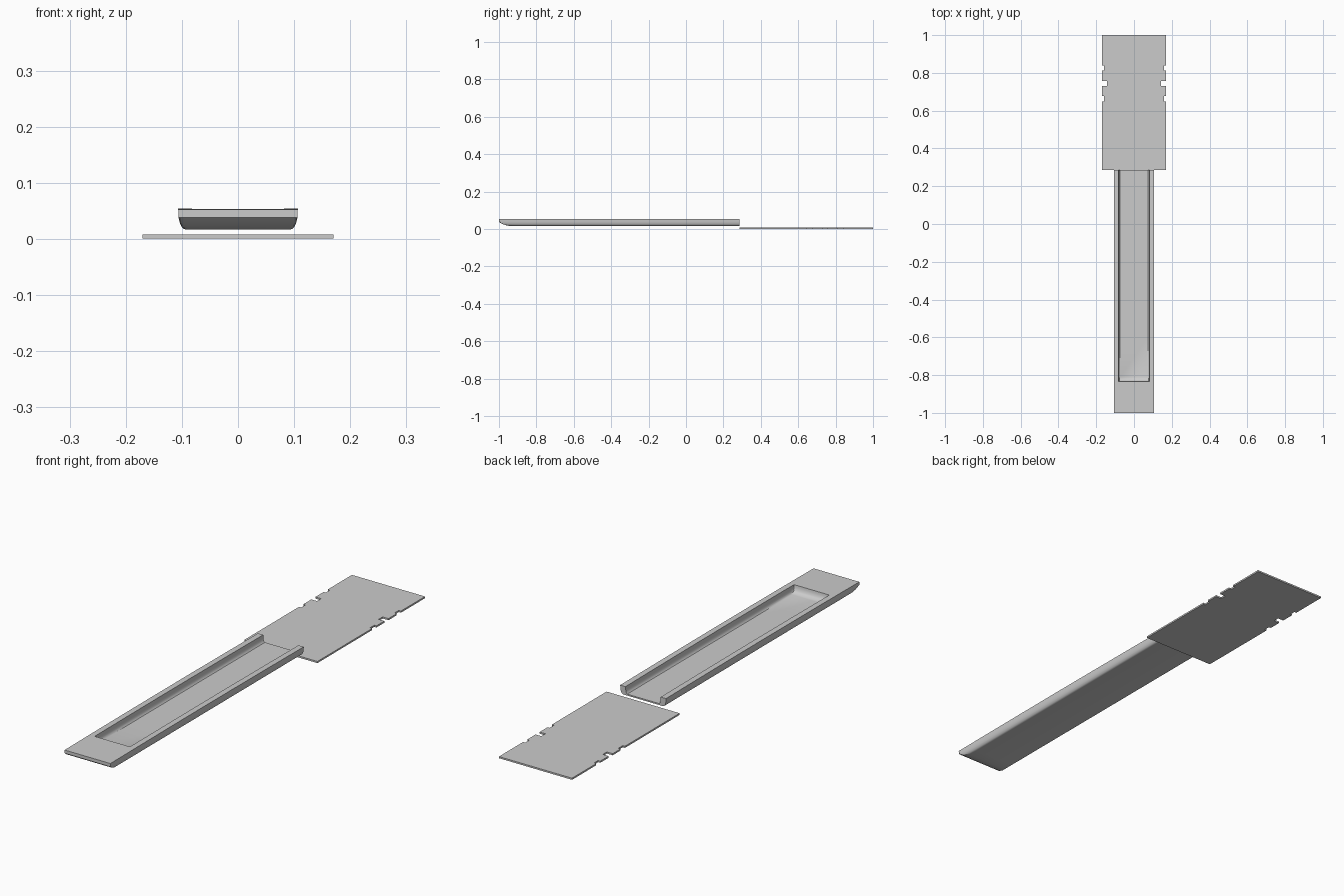
import bpy, bmesh, math

if "Cube" in bpy.data.objects:
    bpy.data.objects.remove(bpy.data.objects["Cube"])


def finish(name, bm, angle=30):
    bmesh.ops.recalc_face_normals(bm, faces=bm.faces[:])
    mesh = bpy.data.meshes.new(name)
    bm.to_mesh(mesh)
    bm.free()
    mesh.shade_smooth()
    mesh.set_sharp_from_angle(angle=math.radians(angle))
    obj = bpy.data.objects.new(name, mesh)
    bpy.context.collection.objects.link(obj)
    return obj


def interp(table, t):
    # piecewise linear lookup, clamped at both ends
    if t <= table[0][0]:
        return table[0][1]
    for (a, u), (b, v) in zip(table, table[1:]):
        if t <= b:
            return u + (v - u) * (t - a) / (b - a)
    return table[-1][1]


# Notched flat plate
Y0, Y1, HALF, THICK = 0.285, 1.0, 0.17, 0.008
right = [(HALF, Y0)]
for lo, hi, depth in [(0.648, 0.677, 0.01), (0.73, 0.757, 0.027), (0.812, 0.84, 0.01)]:
    right += [(HALF, lo), (HALF - depth, lo), (HALF - depth, hi), (HALF, hi)]
right.append((HALF, Y1))
outline = right + [(-x, y) for x, y in reversed(right)]

bm = bmesh.new()
face = bm.faces.new([bm.verts.new((x, y, 0.001)) for x, y in outline])
ext = bmesh.ops.extrude_face_region(bm, geom=[face])
for v in ext["geom"]:
    if isinstance(v, bmesh.types.BMVert):
        v.co.z = THICK
finish("notched_plate", bm)

# Channelled tray: cross-section lofted along y
outer = [(0.1065, 0.06), (0.106, 0.038), (0.1035, 0.028), (0.100, 0.021),
         (0.096, 0.018), (0.091, 0.017)]
inner = [(0.082, 0.06), (0.0815, 0.042), (0.080, 0.033), (0.078, 0.027), (0.074, 0.023)]
nose = [(-1, 0.039), (-0.993, 0.033), (-0.98, 0.026), (-0.965, 0.021), (-0.945, 0.017)]
end_wall = [(-0.835, 0.06), (-0.834, 0.045), (-0.830, 0.034), (-0.823, 0.027), (-0.81, 0.023)]
stations = sorted([y for y, _ in nose] + [y for y, _ in end_wall]
                  + [-0.9, -0.6, -0.4, -0.2, 0.0, 0.15, 0.285])


def section(y):
    top = 0.055 - 0.0025 * ((y + 0.36) / 0.64) ** 2
    out = [(x, min(top, max(z, interp(nose, y)))) for x, z in outer]
    ins = [(x, min(top, max(z, interp(end_wall, y)))) for x, z in inner]
    under = out + [(-x, z) for x, z in reversed(out)]
    channel = [(-x, z) for x, z in ins] + ins[::-1]
    return under + channel


bm = bmesh.new()
rings = [[bm.verts.new((x, y, z)) for x, z in section(y)] for y in stations]
for a, b in zip(rings, rings[1:]):
    for i in range(len(a)):
        j = (i + 1) % len(a)
        bm.faces.new((a[i], a[j], b[j], b[i]))
bm.faces.new(rings[0])
bm.faces.new(rings[-1])
finish("channelled_tray", bm)
